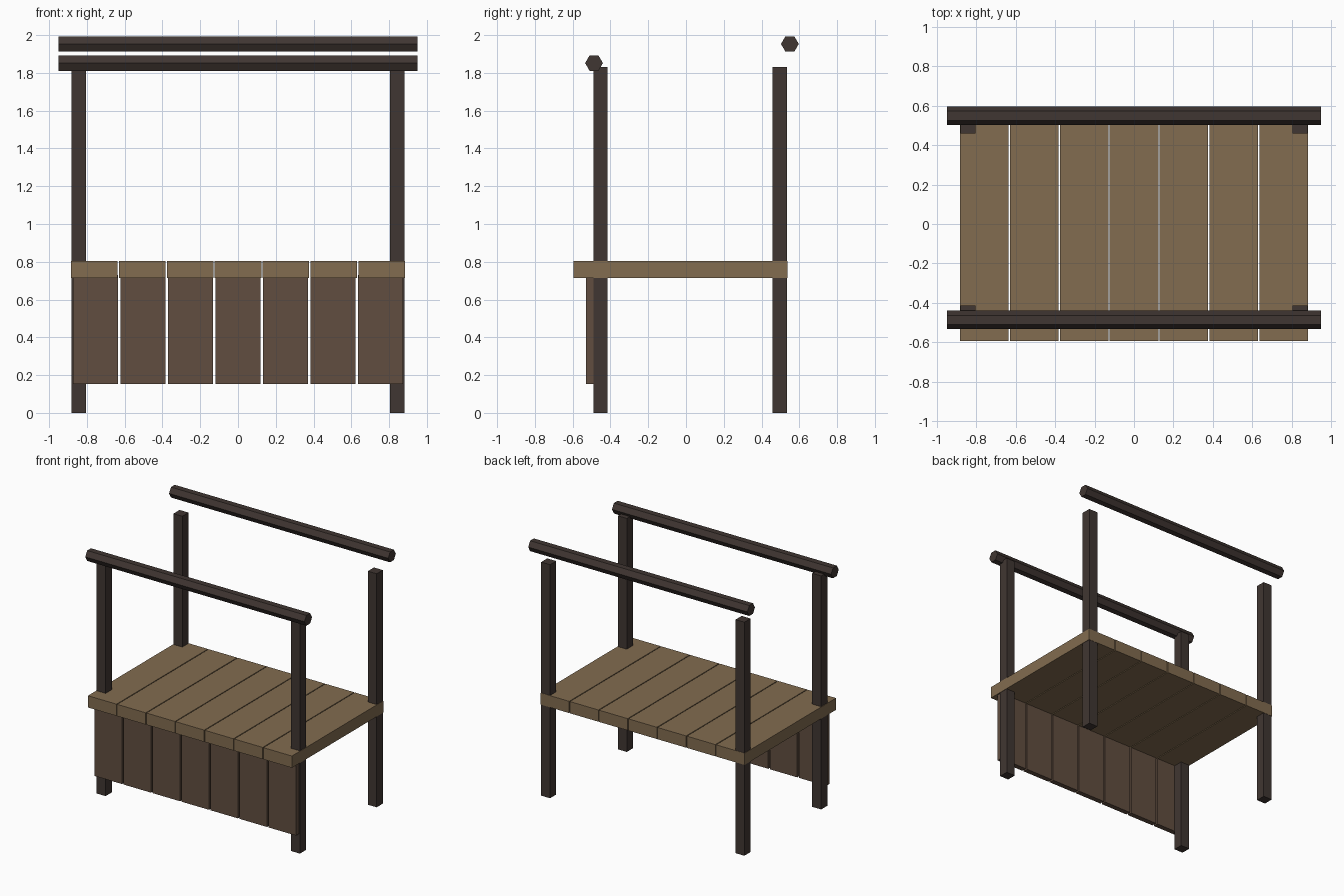
import bpy, math

if "Cube" in bpy.data.objects:
    bpy.data.objects.remove(bpy.data.objects["Cube"])


def material(name, rgb):
    m = bpy.data.materials.new(name)
    m.diffuse_color = (*rgb, 1)
    m.use_nodes = True
    m.node_tree.nodes["Principled BSDF"].inputs["Base Color"].default_value = m.diffuse_color
    return m


dark_wood = material("dark_wood", (0.051, 0.037, 0.032))
brown_wood = material("brown_wood", (0.12, 0.076, 0.051))
light_wood = material("light_wood", (0.223, 0.15, 0.08))


def finish(name, mat):
    ob = bpy.context.object
    ob.name = name
    ob.data.materials.append(mat)
    bpy.ops.object.transform_apply(location=False, rotation=True, scale=True)


def box(name, x, y, z, mat):
    """Box from (min, max) ranges on each axis."""
    ranges = (x, y, z)
    bpy.ops.mesh.primitive_cube_add(size=1, location=[(a + b) / 2 for a, b in ranges])
    bpy.context.object.scale = [b - a for a, b in ranges]
    finish(name, mat)


def rail(name, y, z):
    """Hexagonal pole along x with a corner pointing up."""
    bpy.ops.mesh.primitive_cylinder_add(vertices=6, radius=0.047, depth=1.9,
                                        location=(0, y, z),
                                        rotation=(0, math.pi / 2, 0))
    finish(name, dark_wood)


# Four corner posts
for side, sx in (("left", -1), ("right", 1)):
    xs = sorted((sx * 0.804, sx * 0.881))
    box(f"front_post_{side}", xs, (-0.491, -0.415), (0, 1.83), dark_wood)
    box(f"back_post_{side}", xs, (0.459, 0.535), (0, 1.83), dark_wood)

# Counter top and front panel planks
for i in range(7):
    c = (i - 3) * 0.2535
    box(f"counter_plank_{i + 1}", (c - 0.1235, c + 0.1235), (-0.595, 0.537),
        (0.713, 0.805), light_wood)
    c = (i - 3) * 0.2515
    box(f"front_plank_{i + 1}", (c - 0.119, c + 0.119), (-0.529, -0.489),
        (0.154, 0.731), brown_wood)

# Canopy rails
rail("front_rail", -0.487, 1.852)
rail("back_rail", 0.55, 1.953)
